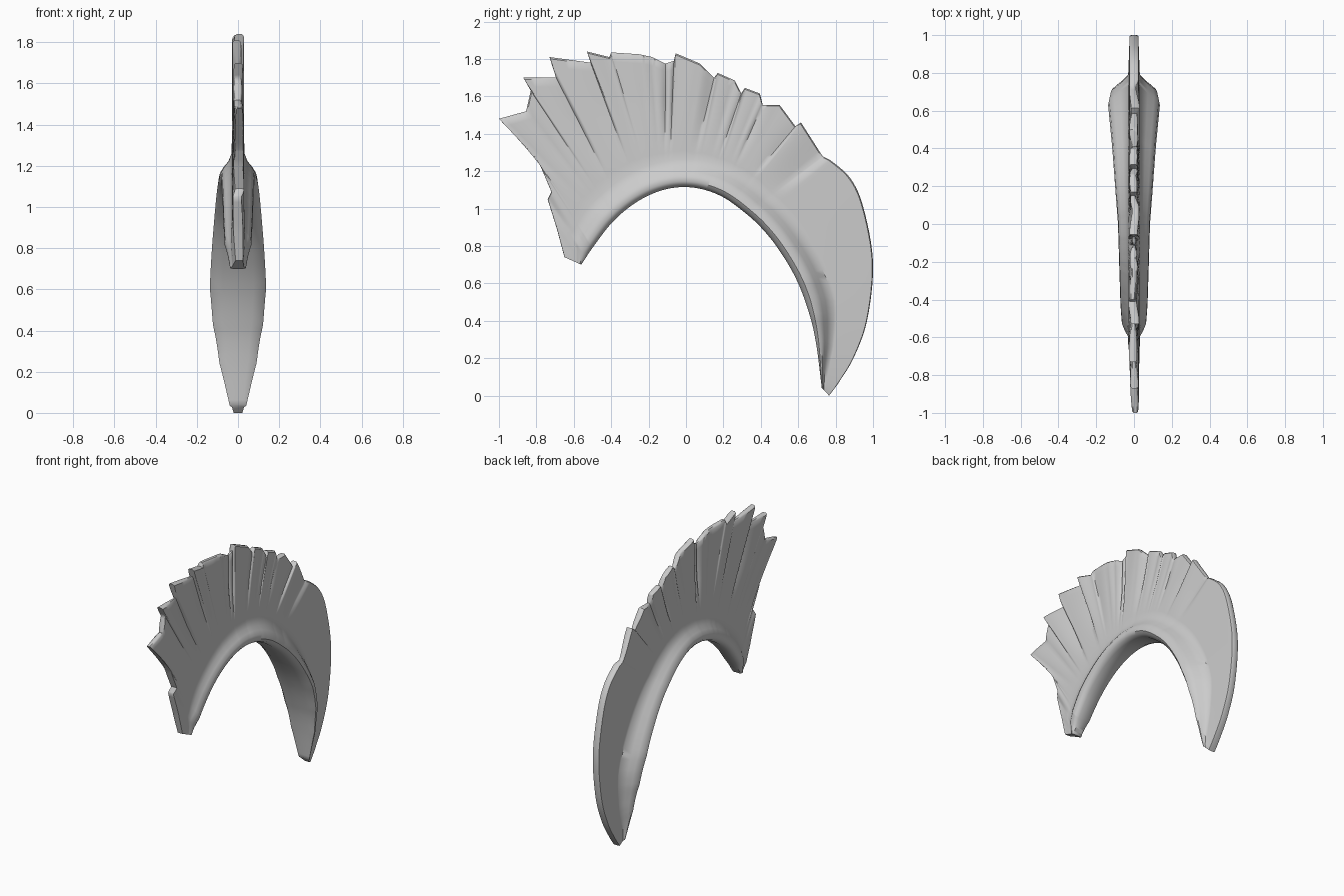
import bpy, bmesh, random
from math import sin, pi

if "Cube" in bpy.data.objects:
    bpy.data.objects.remove(bpy.data.objects["Cube"])

random.seed(4)

# Jagged outer edge of the crest, front to back (y, z)
OUTER = [(-.65, .74), (-.69, .89), (-.74, 1.05), (-.72, 1.09), (-.775, 1.22), (-.81, 1.28),
         (-1, 1.48), (-.855, 1.52), (-.83, 1.63), (-.87, 1.70), (-.695, 1.70), (-.73, 1.81),
         (-.51, 1.78), (-.53, 1.84), (-.41, 1.81), (-.40, 1.835), (-.25, 1.825), (-.18, 1.81),
         (-.11, 1.775), (-.065, 1.79), (-.055, 1.83), (.075, 1.775), (.15, 1.70), (.17, 1.725),
         (.26, 1.685), (.295, 1.615), (.315, 1.645), (.395, 1.615), (.41, 1.555), (.50, 1.555),
         (.585, 1.44), (.615, 1.46), (.73, 1.28), (.77, 1.26), (.88, 1.16), (.95, 1.0),
         (1, .71), (.97, .41), (.90, .21), (.82, .075), (.765, 0)]
# Inner arch that sits on the scalp (y, z)
INNER = [(-.56, .70), (-.5, .79), (-.4, .92), (-.3, 1.01), (-.2, 1.07), (-.1, 1.105), (0, 1.115),
         (.1, 1.10), (.2, 1.06), (.3, .99), (.4, .90), (.5, .775), (.6, .60), (.67, .40),
         (.70, .25), (.726, .04)]
# Outer point index -> y on the inner arch where that strand is rooted
ROOT = [(0, -.56), (5, -.49), (6, -.41), (9, -.36), (10, -.33), (11, -.31), (12, -.24),
        (20, -.07), (24, .09), (31, .27), (33, .37), (34, .45), (35, .52), (36, .60),
        (37, .655), (38, .69), (39, .71), (40, .726)]
# Half width of the base along the arch (y, x)
WIDTH = [(-.56, .038), (-.5, .065), (-.4, .072), (0, .085), (.4, .117), (.6, .137),
         (.66, .122), (.70, .09), (.726, .04)]
# Base part of the cross-section: distance from the arch, share of the half width
BASE = [(0, .55), (.012, .85), (.03, 1), (.06, .96), (.085, .78), (.11, .54), (.15, 0)]
# Strands with deep grooves
DEEP = {10: .75, 12: .5, 18: .85, 19: .8, 22: .5, 25: .5, 28: .55, 30: .4}


def lerp_table(table, x):
    for (a, p), (b, q) in zip(table, table[1:]):
        if x <= b:
            return p + (q - p) * (x - a) / (b - a)
    return table[-1][1]


def smooth_table(table, x):
    """Catmull-style interpolation of z over y."""
    for i in range(len(table) - 1):
        a, b = table[i], table[i + 1]
        if x <= b[0] or i == len(table) - 2:
            p, n = table[max(i - 1, 0)], table[min(i + 2, len(table) - 1)]
            h = b[0] - a[0]
            t = (x - a[0]) / h
            m0 = (b[1] - p[1]) / (b[0] - p[0]) * h
            m1 = (n[1] - a[1]) / (n[0] - a[0]) * h
            return ((2*t**3 - 3*t*t + 1) * a[1] + (t**3 - 2*t*t + t) * m0
                    + (3*t*t - 2*t**3) * b[1] + (t**3 - t*t) * m1)


def outer_point(i, t):
    """Straight, jagged teeth at the front; a smooth sweep at the back."""
    a, b = OUTER[i], OUTER[i + 1]
    if i < 33:
        return [a[k] + (b[k] - a[k]) * t for k in (0, 1)]
    p, n = OUTER[i - 1], OUTER[min(i + 2, len(OUTER) - 1)]
    return [.5 * (2*a[k] + (b[k] - p[k]) * t + (2*p[k] - 5*a[k] + 4*b[k] - n[k]) * t*t
                  + (3*a[k] - p[k] - 3*b[k] + n[k]) * t**3) for k in (0, 1)]


bm = bmesh.new()
rings = []
last = len(OUTER) - 1
grooves = [DEEP.get(i, random.uniform(0, .35) if i < 33 else 0) for i in range(last + 1)]
shifts = [random.uniform(-.009, .009) if i < 33 else 0 for i in range(last + 1)]
SUB, FIN = 6, 12

# Sweep the cross-section from the front of the crest to the back
for s in range(last * SUB + 1):
    i = min(s // SUB, last - 1)
    t = s / SUB - i
    oy, oz = outer_point(i, t)
    iy = lerp_table(ROOT, i + t)
    iz = smooth_table(INNER, iy)
    length = ((oy - iy)**2 + (oz - iz)**2) ** .5
    w = lerp_table(WIDTH, iy)
    scale = min(1, length / .35)
    e = t * t * (3 - 2 * t)
    groove = grooves[i] * (1 - t)**2 + grooves[i + 1] * t**2
    shift = shifts[i] * (1 - e) + shifts[i + 1] * e
    fin = min(.031, .7 * w)
    half = [(d * scale / length, max(w * k, fin)) for d, k in BASE]
    v0 = half[-1][0]
    for j in range(1, FIN + 1):
        f = j / FIN
        v = v0 + (1 - v0) * f
        x = fin * (1 - .25 * f) * (1 - groove * min(1, max(0, f - .1) * 2))
        half.append((v - (.012 if j == FIN else 0), x))
    half.append((1, half[-1][1] * .55))
    ring = []
    for side, pts in ((1, half), (-1, half[::-1])):
        for v, x in pts:
            c = shift * max(0, (v - .3) / .7)
            ring.append(bm.verts.new((side * x + c, iy + (oy - iy) * v, iz + (oz - iz) * v)))
    rings.append(ring)

for a, b in zip(rings, rings[1:]):
    for k in range(len(a)):
        m = (k + 1) % len(a)
        bm.faces.new((a[k], a[m], b[m], b[k]))
# End caps
bm.faces.new(rings[0])
bm.faces.new(rings[-1])
bmesh.ops.recalc_face_normals(bm, faces=bm.faces)

mesh = bpy.data.meshes.new("hair_crest")
bm.to_mesh(mesh)
bm.free()
crest = bpy.data.objects.new("hair_crest", mesh)
bpy.context.collection.objects.link(crest)
bpy.context.view_layer.objects.active = crest
crest.select_set(True)
bpy.ops.object.shade_smooth_by_angle(angle=pi / 4)
